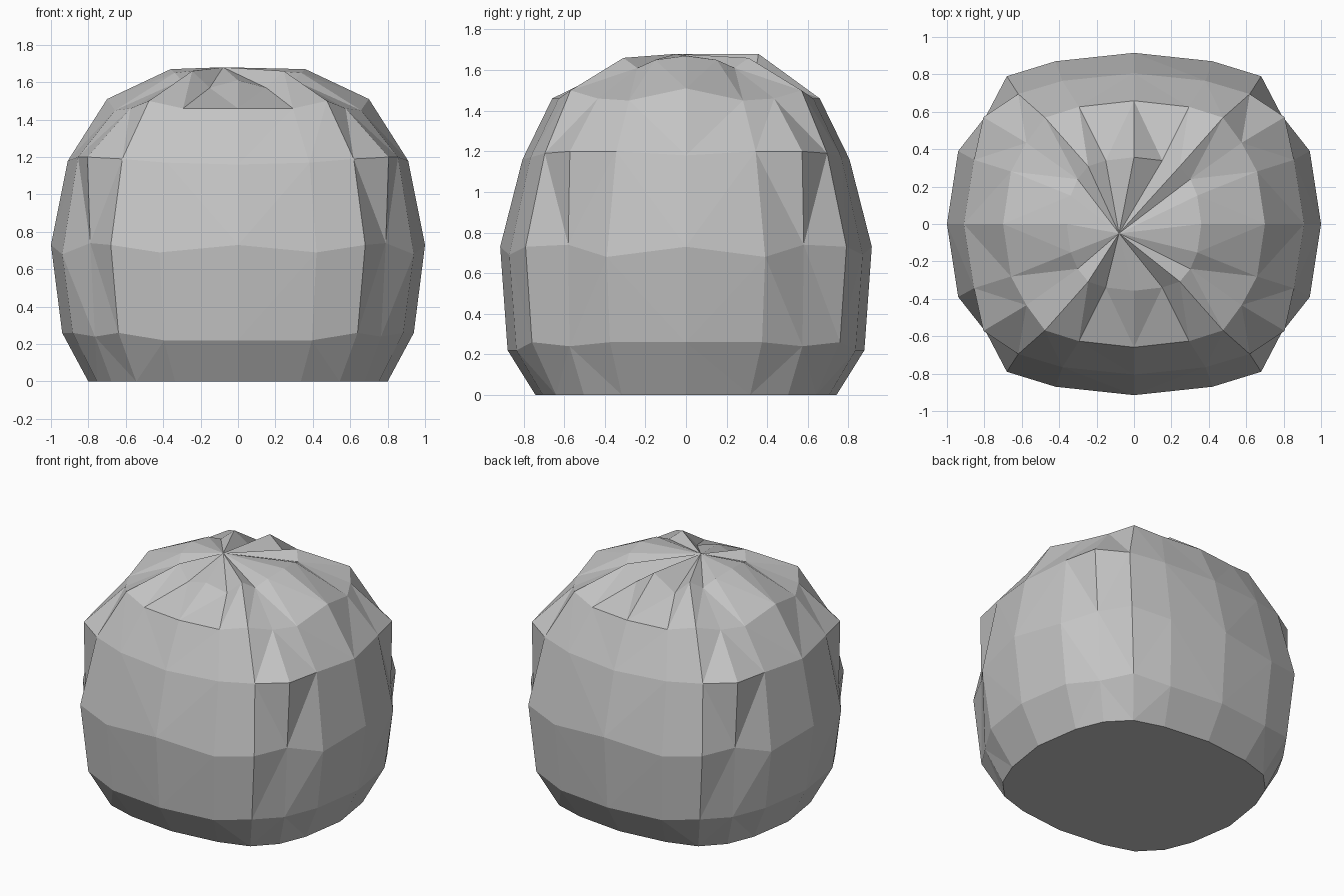
import bpy
import bmesh

cube = bpy.data.objects.get("Cube")
if cube:
    bpy.data.objects.remove(cube, do_unlink=True)

# One quarter of the widest ring, from the side lobe across the notch to the front lobe
QUARTER = [(1, 0), (.94, .39), (.79, .58), (.68, .79), (.42, .87), (0, .915)]
NOTCH, MIDDLE = 2, 5

# Rings from the floor up: width, depth, notch swell, height of each quarter column
RINGS = [
    (.80, .81, 1.07, [0] * 6),
    (.94, .96, 1.03, [.26, .26, .24, .26, .22, .22]),
    (1.0, 1.0, 1.0, [.73, .68, .74, .73, .69, .73]),
    (.91, .88, 1.12, [1.18, 1.2, 1.2, 1.19, 1.17, 1.16]),
    (.70, .72, 1.04, [1.51, 1.45, 1.46, 1.5, 1.46, 1.46]),
    (.36, .39, 1.06, [1.67, 1.65, 1.61, 1.66, 1.57, 1.61]),
]
APEX = (-.08, -.05, 1.68)


def ring_points(width, depth, swell, heights):
    """Mirror a quarter ring into a closed counter-clockwise loop."""
    quarter = []
    for i, (x, y) in enumerate(QUARTER):
        s = swell if i == NOTCH else 1
        quarter.append((x * width * s, y * depth * s, heights[i]))
    half = quarter + [(-x, y, z) for x, y, z in quarter[-2::-1]]
    return half + [(x, -y, z) for x, y, z in half[-2:0:-1]]


# Lobed body skinned between the rings
bm = bmesh.new()
loops = [[bm.verts.new(p) for p in ring_points(*ring)] for ring in RINGS]
count = len(loops[0])
for low, high in zip(loops, loops[1:]):
    for i in range(count):
        j = (i + 1) % count
        bm.faces.new((low[i], low[j], high[j], high[i]))

# Raised back lobe, pinched off-centre crown and flat base
loops[-1][MIDDLE].co.z = APEX[2]
apex = bm.verts.new(APEX)
for i in range(count):
    bm.faces.new((loops[-1][i], loops[-1][(i + 1) % count], apex))
bm.faces.new(loops[0][::-1])
bmesh.ops.triangulate(bm, faces=[f for f in bm.faces if len(f.verts) == 4])
bmesh.ops.recalc_face_normals(bm, faces=bm.faces)

mesh = bpy.data.meshes.new("lobed_body")
bm.to_mesh(mesh)
bm.free()
body = bpy.data.objects.new("lobed_body", mesh)
bpy.context.collection.objects.link(body)

# Plain grey finish
grey = bpy.data.materials.new("light grey")
grey.use_nodes = True
color = (.55, .55, .55, 1)
grey.diffuse_color = color
grey.node_tree.nodes["Principled BSDF"].inputs["Base Color"].default_value = color
mesh.materials.append(grey)
